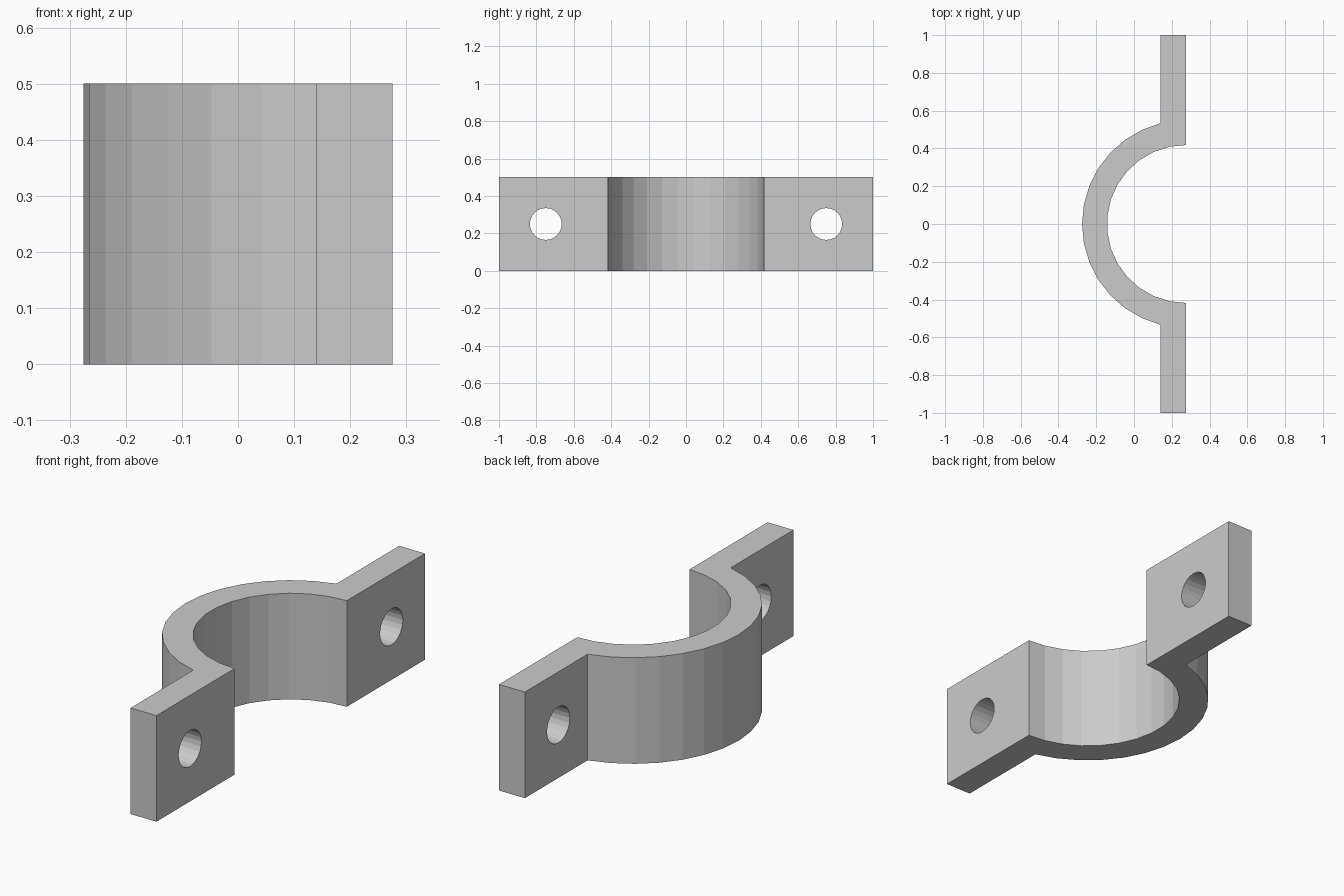
import bpy, bmesh
from math import sin, cos, pi, acos

if "Cube" in bpy.data.objects:
    bpy.data.objects.remove(bpy.data.objects["Cube"])

FRONT, BACK = 0.275, 0.14        # flange faces in x
R_OUT, R_IN = 0.55, 0.418        # strap radii, centred on the flange front face
HEIGHT, HALF_LEN = 0.5, 1.0
HOLE_Y, HOLE_R = 0.75, 0.085


def arc(radius, half_angle, segments):
    """Points from +y round the -x side to -y."""
    angles = [half_angle * (1 - 2 * i / segments) for i in range(segments + 1)]
    return [(FRONT - radius * cos(a), radius * sin(a)) for a in angles]


# clamp outline: outer strap, flange, inner strap, flange
outer = arc(R_OUT, acos((FRONT - BACK) / R_OUT), 14)
inner = arc(R_IN, pi / 2, 15)
outline = (outer + [(BACK, -HALF_LEN), (FRONT, -HALF_LEN)]
           + inner[::-1] + [(FRONT, HALF_LEN), (BACK, HALF_LEN)])

# extrude the outline into the clamp body
bm = bmesh.new()
face = bm.faces.new([bm.verts.new((x, y, 0)) for x, y in outline])
top = bmesh.ops.extrude_face_region(bm, geom=[face])["geom"]
bmesh.ops.translate(bm, vec=(0, 0, HEIGHT),
                    verts=[v for v in top if isinstance(v, bmesh.types.BMVert)])
bmesh.ops.recalc_face_normals(bm, faces=bm.faces)
mesh = bpy.data.meshes.new("pipe_clamp")
bm.to_mesh(mesh)
bm.free()
clamp = bpy.data.objects.new("pipe_clamp", mesh)
bpy.context.collection.objects.link(clamp)

# bolt holes through both flanges
for side in (-1, 1):
    bpy.ops.mesh.primitive_cylinder_add(
        vertices=24, radius=HOLE_R, depth=0.4, rotation=(0, pi / 2, 0),
        location=((FRONT + BACK) / 2, side * HOLE_Y, HEIGHT / 2))
    cutter = bpy.context.object
    cutter.name = "bolt_hole_cutter"
    cutter.hide_render = True
    mod = clamp.modifiers.new("bolt_hole", "BOOLEAN")
    mod.operation = "DIFFERENCE"
    mod.solver = "EXACT"
    mod.object = cutter
    bpy.context.view_layer.objects.active = clamp
    bpy.ops.object.modifier_apply(modifier=mod.name)
    bpy.data.objects.remove(cutter)
